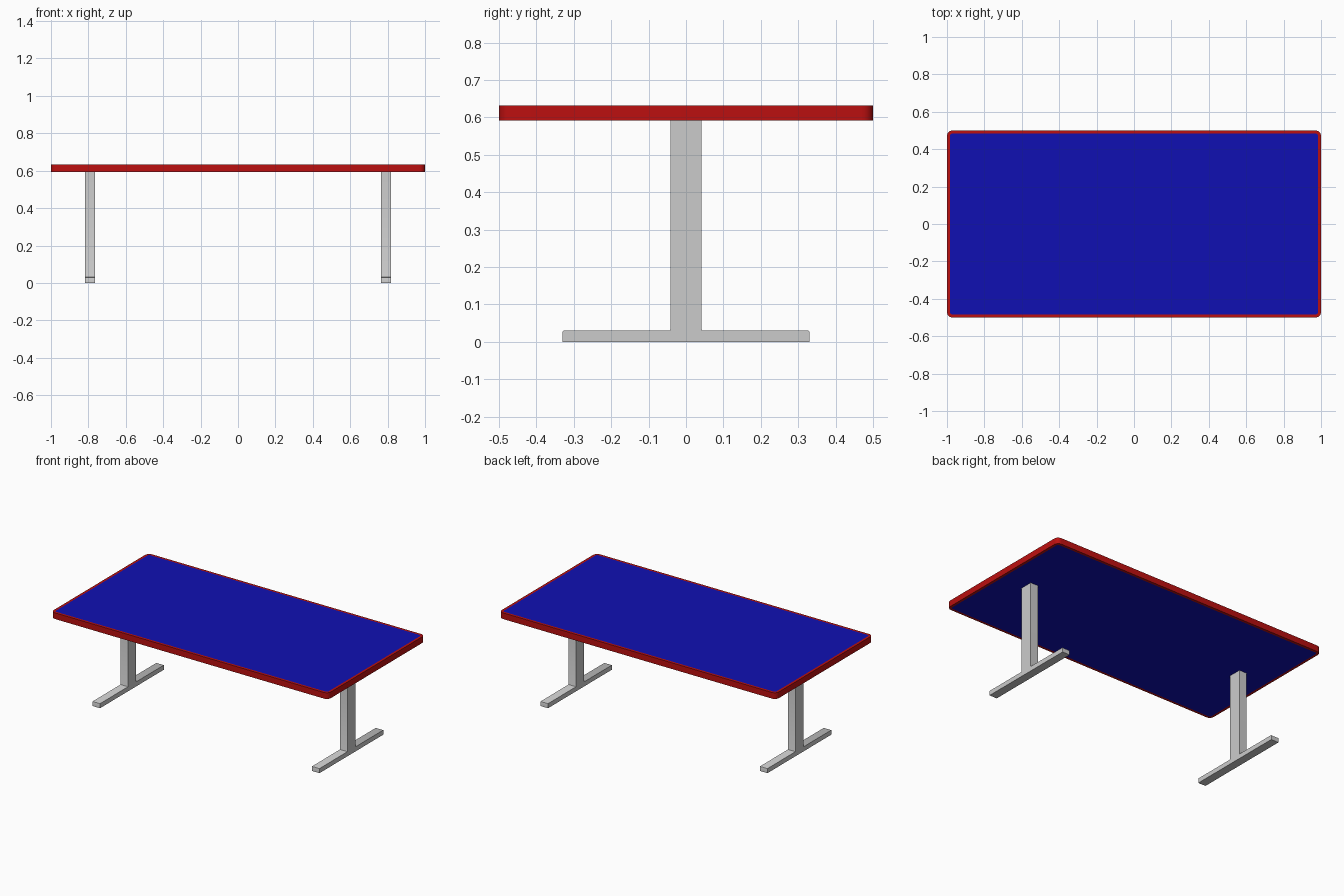
import bpy, bmesh
from math import sin, cos, pi

if "Cube" in bpy.data.objects:
    bpy.data.objects.remove(bpy.data.objects["Cube"])

Z0, Z1 = 0.592, 0.632


def colour(name, rgb):
    m = bpy.data.materials.new(name)
    m.diffuse_color = (*rgb, 1)
    m.use_nodes = True
    m.node_tree.nodes["Principled BSDF"].inputs["Base Color"].default_value = m.diffuse_color
    return m


def finish(name, bm, mat=None, angle=0.6):
    bmesh.ops.recalc_face_normals(bm, faces=bm.faces)
    me = bpy.data.meshes.new(name)
    bm.to_mesh(me)
    bm.free()
    ob = bpy.data.objects.new(name, me)
    bpy.context.collection.objects.link(ob)
    if mat:
        me.materials.append(mat)
    bpy.context.view_layer.objects.active = ob
    ob.select_set(True)
    bpy.ops.object.shade_smooth_by_angle(angle=angle)
    ob.select_set(False)
    return ob


def rounded_rect(hx, hy, r, n=6):
    pts = []
    for k, (sx, sy) in enumerate([(1, 1), (-1, 1), (-1, -1), (1, -1)]):
        for i in range(n + 1):
            a = (k + i / n) * pi / 2
            pts.append((sx * (hx - r) + r * cos(a), sy * (hy - r) + r * sin(a)))
    return pts


def ring(bm, pts, z):
    return [bm.verts.new((x, y, z)) for x, y in pts]


def bridge(bm, a, b):
    for i in range(len(a)):
        j = (i + 1) % len(a)
        bm.faces.new((a[i], a[j], b[j], b[i]))


outer = rounded_rect(1.0, 0.5, 0.03)
inner = rounded_rect(0.984, 0.484, 0.014)

# Blue table surface, flush with the edge band
bm = bmesh.new()
low, high = ring(bm, inner, Z0), ring(bm, inner, Z1)
bridge(bm, low, high)
bm.faces.new(low)
bm.faces.new(high)
finish("table_surface", bm, colour("blue", (0.005, 0.005, 0.45)))

# Red edge band around the surface
bm = bmesh.new()
loops = [ring(bm, outer, Z0), ring(bm, outer, Z1), ring(bm, inner, Z1), ring(bm, inner, Z0)]
for i in range(4):
    bridge(bm, loops[i], loops[(i + 1) % 4])
finish("edge_band", bm, colour("red", (0.5, 0.005, 0.005)))

# T-shaped legs: a foot and post extruded from one profile
half = [(0.33, 0), (0.33, 0.03), (0.042, 0.03), (0.042, Z0)]
profile = half + [(-y, z) for y, z in reversed(half)]
for name, x in (("left_leg", -0.792), ("right_leg", 0.792)):
    bm = bmesh.new()
    a = [bm.verts.new((x - 0.027, y, z)) for y, z in profile]
    b = [bm.verts.new((x + 0.027, y, z)) for y, z in profile]
    bridge(bm, a, b)
    bm.faces.new(a)
    bm.faces.new(b)
    # Slightly eased foot corners and post fillets
    edges = [e for e in bm.edges if abs(e.verts[0].co.x - e.verts[1].co.x) > 0.01
             and 0.01 < e.verts[0].co.z < 0.1]
    bmesh.ops.bevel(bm, geom=edges, offset=0.003, segments=2, profile=0.5, affect='EDGES')
    finish(name, bm)
